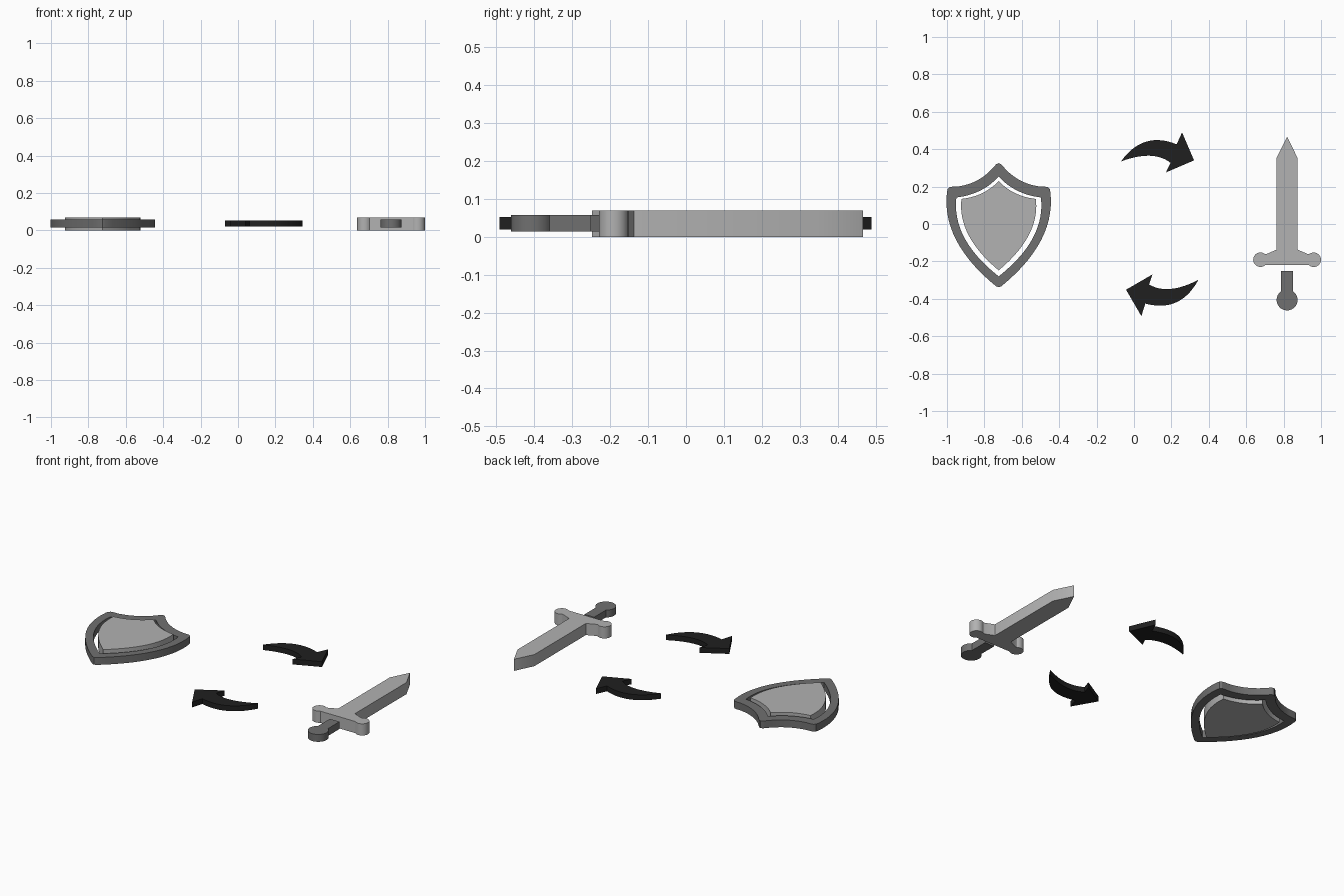
import bpy, bmesh, math
from mathutils import Matrix, Vector

if "Cube" in bpy.data.objects:
    bpy.data.objects.remove(bpy.data.objects["Cube"])


def material(name, v):
    m = bpy.data.materials.new(name)
    m.diffuse_color = (v, v, v, 1)
    m.use_nodes = True
    m.node_tree.nodes["Principled BSDF"].inputs["Base Color"].default_value = m.diffuse_color
    return m


LIGHT = material("light grey", 0.445)
DARK = material("dark grey", 0.162)
BLACK = material("near black", 0.0144)


def bend(p, via, q, n=14):
    """Smooth curve from p to q through via at its middle."""
    p, via, q = Vector(p), Vector(via), Vector(q)
    c = 2 * via - (p + q) / 2
    return [(1 - t) ** 2 * p + 2 * t * (1 - t) * c + t * t * q
            for t in (i / n for i in range(n + 1))]


def arc(cx, cy, r, a0, a1, n=20):
    """Circular arc, angles in degrees."""
    return [Vector((cx + r * math.cos(math.radians(a0 + (a1 - a0) * i / n)),
                    cy + r * math.sin(math.radians(a0 + (a1 - a0) * i / n))))
            for i in range(n + 1)]


def mirrored(half):
    """Close a right-hand half outline with its mirror image."""
    half = [Vector(p) for p in half]
    left = [Vector((-p.x, p.y)) for p in reversed(half) if p.x > 1e-5]
    return half + left


def plate(name, loops, z0, z1, mat, at=(0, 0), turn=0):
    """Extrude flat outlines (extra loops become holes) from z0 to z1."""
    cu = bpy.data.curves.new(name, 'CURVE')
    cu.dimensions = '2D'
    cu.fill_mode = 'BOTH'
    cu.extrude = (z1 - z0) / 2
    for loop in loops:
        s = cu.splines.new('POLY')
        s.points.add(len(loop) - 1)
        for pt, p in zip(s.points, loop):
            pt.co = (p[0], p[1], 0, 1)
        s.use_cyclic_u = True
    ob = bpy.data.objects.new(name, cu)
    bpy.context.collection.objects.link(ob)
    bpy.ops.object.select_all(action='DESELECT')
    ob.select_set(True)
    bpy.context.view_layer.objects.active = ob
    bpy.ops.object.convert(target='MESH')
    ob = bpy.context.object
    bm = bmesh.new()
    bm.from_mesh(ob.data)
    bmesh.ops.remove_doubles(bm, verts=bm.verts, dist=1e-5)
    bmesh.ops.recalc_face_normals(bm, faces=bm.faces)
    bm.transform(Matrix.Translation((at[0], at[1], (z0 + z1) / 2))
                 @ Matrix.Rotation(math.radians(turn), 4, 'Z'))
    bm.to_mesh(ob.data)
    bm.free()
    ob.data.materials.clear()
    ob.data.materials.append(mat)
    bpy.ops.object.shade_smooth_by_angle(angle=math.radians(30))
    return ob


# Shield: rim with a shield-shaped opening, and a thicker floating panel
SHIELD = (-0.7235, 0)
rim = mirrored([(0, 0.325), (0.013, 0.32)]
               + bend((0.022, 0.31), (0.108, 0.237), (0.215, 0.201))
               + [(0.245, 0.2), (0.262, 0.197), (0.273, 0.187)]
               + bend((0.2765, 0.17), (0.226, -0.088), (0.014, -0.333))
               + [(0, -0.338)])
opening = mirrored(bend((0, 0.254), (0.1, 0.178), (0.226, 0.142))
                   + bend((0.227, 0.132), (0.18, -0.08), (0, -0.28)))
panel = mirrored(bend((0, 0.229), (0.09, 0.164), (0.2, 0.134))
                 + bend((0.2, 0.124), (0.158, -0.065), (0, -0.248)))
plate("shield_rim", [rim, opening], 0.014, 0.058, DARK, SHIELD)
plate("shield_panel", [panel], 0, 0.07, LIGHT, SHIELD)

# Sword: blade and guard in one outline, with a separate grip and pommel
SWORD = (0.8185, 0)
blade = mirrored([(0, 0.467), (0.056, 0.353), (0.056, -0.137), (0.109, -0.16)]
                 + arc(0.1425, -0.191, 0.0387, 128, -132)
                 + [(0, -0.2195)])
plate("sword_blade_and_guard", [blade], 0, 0.07, LIGHT, SWORD)
grip = mirrored([(0, -0.25), (0.032, -0.25)]
                + arc(0, -0.406, 0.056, 55, -90))
plate("sword_grip_and_pommel", [grip], 0.014, 0.058, DARK, SWORD)

# Two curved arrows circling between sword and shield
arrow = (bend((-0.283, -0.048), (-0.15, 0.057), (0.014, 0.043))
         + [(0.043, 0.107), (0.107, -0.043), (-0.043, -0.107)]
         + bend((-0.019, -0.056), (-0.13, -0.018), (-0.283, -0.048))[:-1])
plate("upper_arrow", [arrow], 0.02, 0.052, BLACK, (0.214, 0.383))
plate("lower_arrow", [arrow], 0.02, 0.052, BLACK, (0.069, -0.381), 187)
